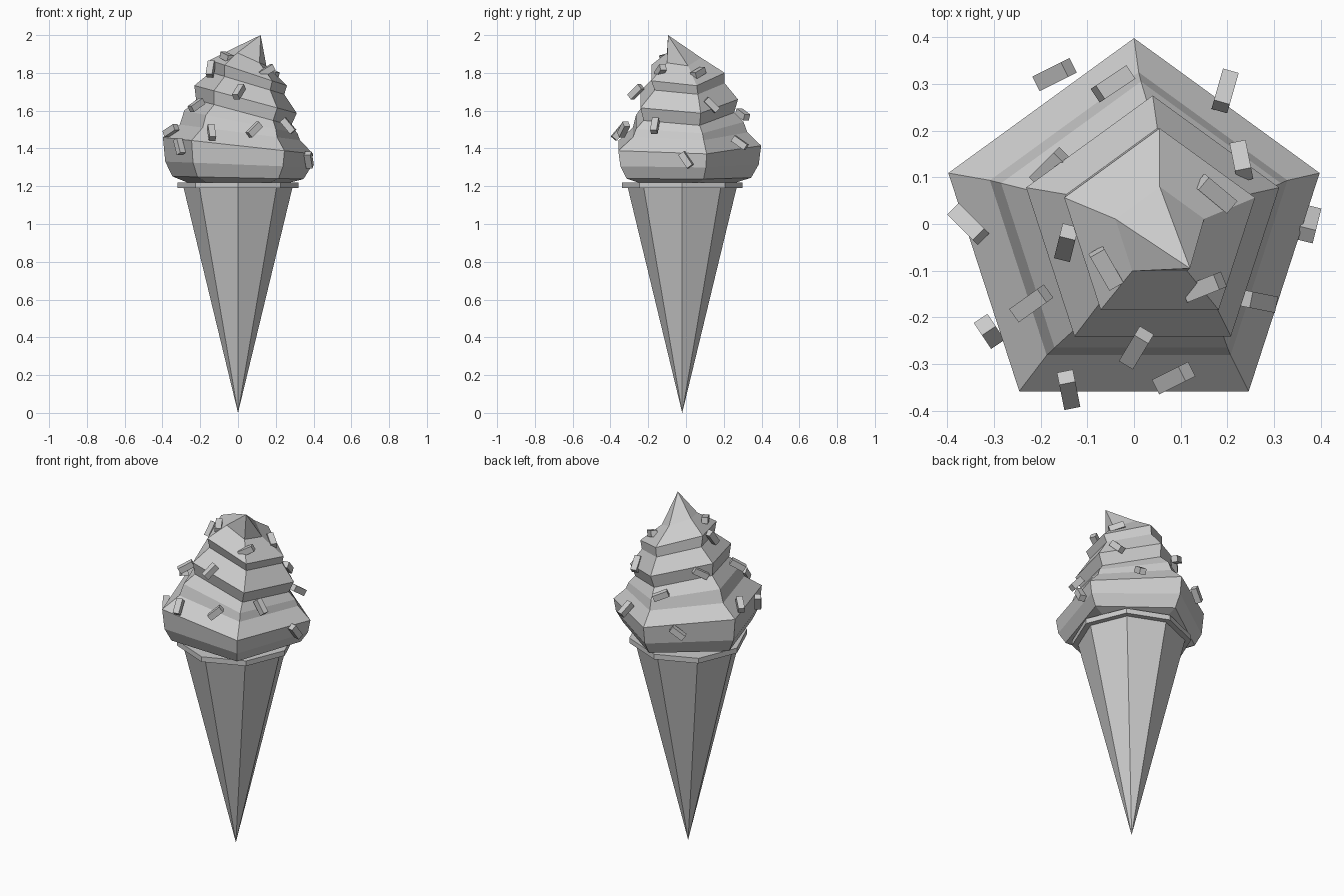
import bpy
import bmesh
import math
from mathutils import Vector, Matrix

cube = bpy.data.objects.get("Cube")
if cube:
    bpy.data.objects.remove(cube, do_unlink=True)

CENTRE_Y = -0.02

grey = bpy.data.materials.new("plain_grey")
grey.use_nodes = True
grey.diffuse_color = (0.6, 0.6, 0.6, 1)
grey.node_tree.nodes["Principled BSDF"].inputs["Base Color"].default_value = grey.diffuse_color


def finish(name, bm):
    bmesh.ops.recalc_face_normals(bm, faces=bm.faces)
    mesh = bpy.data.meshes.new(name)
    bm.to_mesh(mesh)
    bm.free()
    mesh.materials.append(grey)
    obj = bpy.data.objects.new(name, mesh)
    bpy.context.collection.objects.link(obj)
    return obj


def octagon_part(name, low, high, bottom, top):
    bm = bmesh.new()
    bmesh.ops.create_cone(
        bm, cap_ends=True, segments=8, radius1=low, radius2=high, depth=top - bottom,
        matrix=Matrix.Translation((0, CENTRE_Y, (bottom + top) / 2)))
    bmesh.ops.remove_doubles(bm, verts=bm.verts, dist=0.0005)
    finish(name, bm)


# Wafer cone and its rim
octagon_part("wafer_cone", 0, 0.29, 0, 1.2)
octagon_part("cone_rim", 0.32, 0.32, 1.19, 1.22)

# Swirl: tilted five-sided rings (radius, height, sideways tilt, centre x, centre y)
rings = [
    (0.27, 1.215, 0.0, 0.0, -0.02),
    (0.365, 1.245, 0.02, 0.0, -0.02),
    (0.405, 1.315, 0.04, 0.0, -0.02),
    (0.418, 1.415, 0.11, 0.0, -0.02),
    (0.335, 1.485, 0.13, 0.01, -0.01),
    (0.315, 1.54, 0.2, 0.015, -0.01),
    (0.265, 1.59, 0.27, 0.03, -0.01),
    (0.285, 1.66, 0.27, 0.04, -0.01),
    (0.205, 1.745, 0.3, 0.05, 0.0),
    (0.215, 1.80, 0.33, 0.055, -0.01),
    (0.1, 1.88, 0.45, 0.055, -0.02),
]
bm = bmesh.new()
loops = []
for radius, z, tilt, cx, cy in rings:
    loop = []
    for i in range(5):
        a = math.radians(90 + 72 * i)
        dx = radius * math.cos(a)
        loop.append(bm.verts.new((cx + dx, cy + radius * math.sin(a), z - tilt * dx)))
    loops.append(loop)
for lower, upper in zip(loops, loops[1:]):
    for i in range(5):
        j = (i + 1) % 5
        bm.faces.new((lower[i], lower[j], upper[j], upper[i]))
bm.faces.new(loops[0])
tip = bm.verts.new((0.12, -0.095, 2.0))
for i in range(5):
    bm.faces.new((loops[-1][i], loops[-1][(i + 1) % 5], tip))
finish("ice_cream_swirl", bm)

# Sprinkles: position, then direction of the long side
sprinkles = [
    ((-0.17, 0.32, 1.40), (6, 3, 5)),
    ((-0.045, 0.30, 1.58), (6, 4, -3)),
    ((-0.18, 0.12, 1.68), (5, 5, 4)),
    ((0.195, 0.285, 1.43), (2, 7, -5)),
    ((0.23, 0.135, 1.63), (-1, 5, -5)),
    ((0.175, 0.065, 1.80), (-6, 5, 3)),
    ((-0.355, 0.0, 1.495), (6, -6, 4)),
    ((-0.145, -0.04, 1.82), (1, 4, 6)),
    ((-0.06, -0.095, 1.885), (4, -7, -2)),
    ((-0.22, -0.17, 1.63), (7, 5, 5)),
    ((-0.31, -0.23, 1.41), (2, -3, -8)),
    ((-0.14, -0.355, 1.485), (-1, 5, 6)),
    ((0.005, -0.265, 1.70), (3, 5, 5)),
    ((0.085, -0.33, 1.50), (6, 3, 6)),
    ((0.15, -0.135, 1.81), (5, 2, 3)),
    ((0.265, -0.165, 1.52), (5, -1, -6)),
    ((0.375, 0.0, 1.34), (1, 4, -6)),
]
for number, (place, direction) in enumerate(sprinkles, 1):
    turn = Vector(direction).to_track_quat("Z", "Y").to_matrix().to_4x4()
    bm = bmesh.new()
    bmesh.ops.create_cube(
        bm, size=1,
        matrix=Matrix.Translation(place) @ turn @ Matrix.Diagonal((0.035, 0.035, 0.085, 1)))
    finish(f"sprinkle_{number}", bm)
